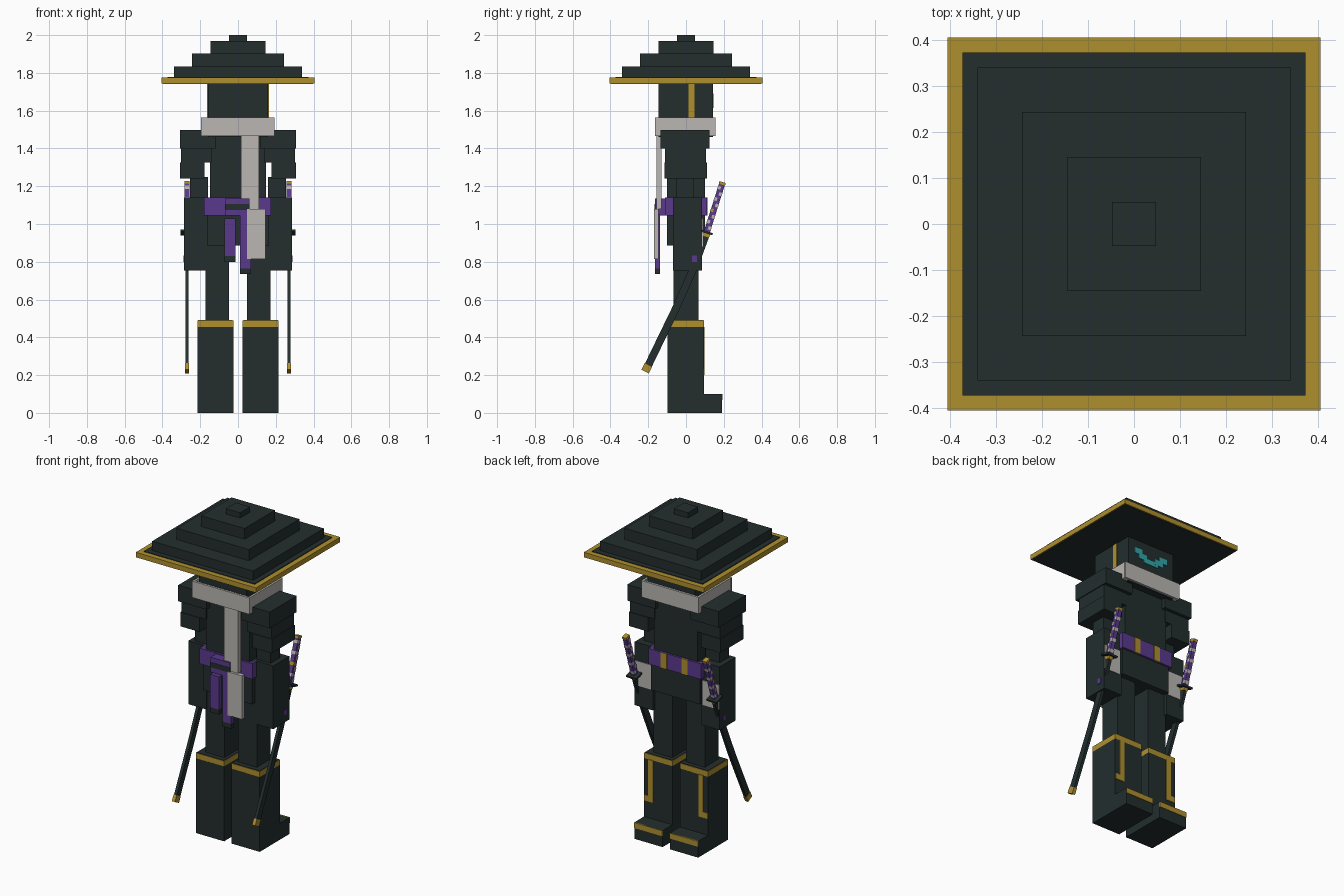
import bpy
import bmesh
from mathutils import Vector

cube = bpy.data.objects.get("Cube")
if cube:
    bpy.data.objects.remove(cube, do_unlink=True)


def material(name, rgb):
    mat = bpy.data.materials.new(name)
    mat.use_nodes = True
    colour = (*rgb, 1)
    mat.diffuse_color = colour
    mat.node_tree.nodes["Principled BSDF"].inputs["Base Color"].default_value = colour
    return mat


DARK = material("dark cloth", (0.017, 0.027, 0.027))
GOLD = material("gold trim", (0.43, 0.275, 0.027))
PURPLE = material("purple sash", (0.1, 0.042, 0.265))
GREY = material("pale scarf", (0.49, 0.47, 0.445))
CYAN = material("cyan glow", (0.03, 0.38, 0.4))


def finish(name, bm, mat):
    bmesh.ops.recalc_face_normals(bm, faces=bm.faces)
    mesh = bpy.data.meshes.new(name)
    bm.to_mesh(mesh)
    bm.free()
    mesh.materials.append(mat)
    obj = bpy.data.objects.new(name, mesh)
    bpy.context.collection.objects.link(obj)
    return obj


def box(name, xs, ys, zs, mat):
    """Box spanning the given x, y and z ranges."""
    bm = bmesh.new()
    bmesh.ops.create_cube(bm, size=1)
    for v in bm.verts:
        v.co = [r[0] if c < 0 else r[1] for c, r in zip(v.co, (xs, ys, zs))]
    return finish(name, bm, mat)


def pair(name, xs, ys, zs, mat):
    """The same box on both sides of the body."""
    box("left_" + name, xs, ys, zs, mat)
    box("right_" + name, (-xs[1], -xs[0]), ys, zs, mat)


def square(name, r, z0, z1, mat):
    box(name, (-r, r), (-r, r), (z0, z1), mat)


def sweep(name, x, path, wx, wy, mat):
    """Rectangular bar following (y, z) points in the plane at x."""
    bm = bmesh.new()
    pts = [Vector(p) for p in path]
    rings = []
    for i, p in enumerate(pts):
        d = (pts[min(i + 1, len(pts) - 1)] - pts[max(i - 1, 0)]).normalized()
        n = Vector((-d.y, d.x)) * wy / 2
        ring = []
        for sx, sn in ((-1, -1), (1, -1), (1, 1), (-1, 1)):
            ring.append(bm.verts.new((x + sx * wx / 2, p.x + sn * n.x, p.y + sn * n.y)))
        rings.append(ring)
    for a, b in zip(rings, rings[1:]):
        for k in range(4):
            bm.faces.new((a[k], a[k - 1], b[k - 1], b[k]))
    bm.faces.new(rings[0])
    bm.faces.new(rings[-1])
    return finish(name, bm, mat)


# Stepped hat
square("hat_brim", 0.405, 1.745, 1.775, GOLD)
square("hat_brim_top", 0.373, 1.772, 1.779, DARK)
square("hat_brim_lining", 0.398, 1.741, 1.748, DARK)
for i, r in enumerate((0.34, 0.243, 0.146, 0.048)):
    top = (1.835, 1.903, 1.968, 2.0)[i]
    square(f"hat_tier_{i + 1}", r, top - 0.07, top, DARK)

# Head with side straps and glowing visor
box("head", (-0.16, 0.16), (-0.145, 0.142), (1.46, 1.745), DARK)
pair("head_strap", (0.156, 0.163), (0.012, 0.045), (1.5, 1.745), GOLD)
pair("visor_tip", (0.06, 0.115), (0.138, 0.146), (1.655, 1.69), CYAN)
pair("visor_middle", (0.03, 0.085), (0.138, 0.146), (1.63, 1.665), CYAN)
box("visor_centre", (-0.05, 0.05), (0.138, 0.1455), (1.615, 1.645), CYAN)

# Scarf ring and hanging tail
for name, ys in (("back", (-0.165, -0.152)), ("front", (0.143, 0.156))):
    box("scarf_" + name, (-0.195, 0.192), ys, (1.465, 1.565), GREY)
pair("scarf_side", (0.18, 0.193), (-0.16, 0.15), (1.465, 1.565), GREY)
box("scarf_base", (-0.185, 0.185), (-0.16, 0.15), (1.465, 1.48), GREY)
box("scarf_tail_upper", (0.015, 0.11), (-0.156, -0.13), (1.08, 1.48), GREY)
box("scarf_tail_lower", (0.048, 0.145), (-0.17, -0.145), (0.815, 1.08), GREY)

# Torso and coat
box("torso", (-0.147, 0.147), (-0.1, 0.1), (1.1, 1.47), DARK)
box("coat_skirt", (-0.165, 0.165), (-0.1, 0.1), (0.885, 1.14), DARK)

# Sash, knot and ribbons
box("sash", (-0.18, 0.175), (-0.112, 0.112), (1.045, 1.14), PURPLE)
pair("sash_stripe", (0.05, 0.09), (0.108, 0.115), (1.045, 1.14), GOLD)
box("sash_knot", (-0.07, 0.06), (-0.165, -0.1), (1.045, 1.135), PURPLE)
box("sash_knot_band", (-0.07, 0.062), (-0.167, -0.16), (1.075, 1.105), DARK)
for name, xs, z0, z1 in (("outer", (-0.072, -0.012), 0.8, 1.03),
                         ("inner", (0.01, 0.07), 0.735, 1.05)):
    box(f"ribbon_{name}", xs, (-0.165, -0.137), (z0 + 0.03, z1), PURPLE)
    box(f"ribbon_{name}_end", xs, (-0.165, -0.137), (z0, z0 + 0.03), DARK)

# Arms
pair("shoulder_pad", (0.117, 0.308), (-0.135, 0.125), (1.4, 1.498), DARK)
pair("upper_arm", (0.14, 0.303), (-0.11, 0.105), (1.325, 1.4), DARK)
pair("sleeve_cuff", (0.178, 0.308), (-0.115, 0.11), (1.24, 1.325), DARK)
pair("elbow", (0.16, 0.255), (-0.05, 0.04), (1.13, 1.25), DARK)
pair("gauntlet", (0.163, 0.286), (-0.07, 0.085), (0.755, 1.14), DARK)
pair("hand_wrap", (0.175, 0.284), (0.082, 0.089), (0.88, 1.03), GREY)
pair("gauntlet_gem", (0.283, 0.289), (0.032, 0.058), (0.8, 0.832), PURPLE)

# Legs and trimmed boots
pair("leg", (0.047, 0.172), (-0.065, 0.065), (0.45, 0.9), DARK)
pair("boot", (0.025, 0.215), (-0.098, 0.095), (0, 0.456), DARK)
pair("boot_band", (0.025, 0.215), (-0.098, 0.095), (0.455, 0.488), GOLD)
pair("boot_top", (0.028, 0.212), (-0.095, 0.092), (0.484, 0.491), DARK)
pair("boot_stripe", (0.152, 0.185), (0.092, 0.099), (0.2, 0.456), GOLD)
pair("boot_stripe_foot", (0.18, 0.213), (0.092, 0.099), (0.2, 0.235), GOLD)
pair("foot", (0.025, 0.215), (0.09, 0.19), (0, 0.1), DARK)
pair("foot_band", (0.025, 0.215), (0.186, 0.193), (0.067, 0.1), GOLD)

# Curved swords in scabbards, one on each hip
grip_low, grip_high = Vector((0.108, 0.95)), Vector((0.194, 1.222))


def grip(t, shift=0.0):
    d = (grip_high - grip_low).normalized()
    return grip_low.lerp(grip_high, t) + Vector((d.y, -d.x)) * shift


for side, x in (("left", 0.27), ("right", -0.27)):
    scabbard = [(0.108, 0.95), (0.04, 0.765), (-0.06, 0.54), (-0.14, 0.375), (-0.202, 0.247)]
    sweep(side + "_scabbard", x, scabbard, 0.018, 0.04, DARK)
    sweep(side + "_scabbard_tip", x, [(-0.199, 0.253), (-0.217, 0.219)], 0.021, 0.044, GOLD)
    sweep(side + "_sword_collar", x, [grip(-0.06), grip(0.0)], 0.026, 0.04, GOLD)
    sweep(side + "_guard", x, [grip(0.0), grip(0.04)], 0.07, 0.064, DARK)
    sweep(side + "_grip", x, [grip(0.04), grip(0.96)], 0.025, 0.032, PURPLE)
    sweep(side + "_pommel", x, [grip(0.95), grip(1.0)], 0.028, 0.035, GOLD)
    for i in range(8):
        t = 0.08 + i * 0.11
        shift = 0.0085 * (-1) ** i
        sweep(f"{side}_grip_wrap_{i + 1}", x, [grip(t, shift), grip(t + 0.065, shift)],
              0.029, 0.017, GOLD if i == 3 else GREY)
